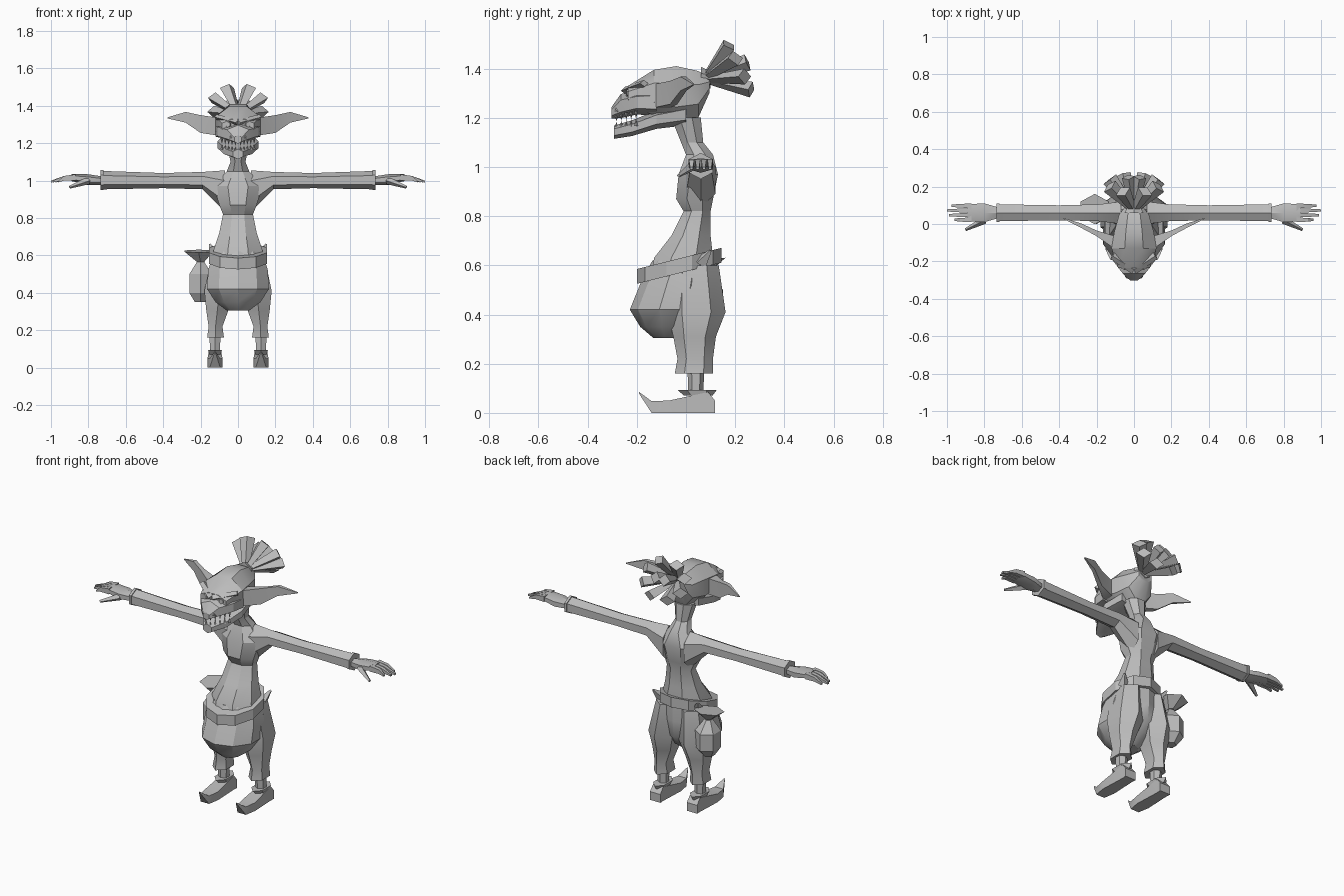
import bpy, bmesh, math
from mathutils import Vector, Matrix

default_cube = bpy.data.objects.get("Cube")
if default_cube:
    bpy.data.objects.remove(default_cube, do_unlink=True)

grey = bpy.data.materials.new("plain grey")
grey.use_nodes = True
grey.diffuse_color = (.5, .5, .5, 1)
grey.node_tree.nodes["Principled BSDF"].inputs["Base Color"].default_value = grey.diffuse_color


def finish(name, bm, mirror):
    """Turn the mesh into a softly shaded object, mirrored across x if paired."""
    bmesh.ops.recalc_face_normals(bm, faces=bm.faces)
    mesh = bpy.data.meshes.new(name)
    bm.to_mesh(mesh)
    bm.free()
    mesh.materials.append(grey)
    part = bpy.data.objects.new(name, mesh)
    bpy.context.collection.objects.link(part)
    if mirror:
        part.modifiers.new("mirror", 'MIRROR')
    bpy.ops.object.select_all(action='DESELECT')
    part.select_set(True)
    bpy.context.view_layer.objects.active = part
    bpy.ops.object.shade_smooth_by_angle(angle=math.radians(30))


def section(at, half, low, high, middle=0):
    """Cross-section: width about a middle, and low and high limits across it."""
    return at, middle, half, (low + high) / 2, (high - low) / 2


def loft(name, axis, sections, sides=8, mirror=False, slope=0):
    """Skin polygonal cross-sections along an axis; slope tilts the part upward to the back."""
    bm = bmesh.new()
    grow = 1 / math.cos(math.pi / sides)
    loops = []
    for at, middle, half, centre, reach in sections:
        loop = []
        for i in range(sides):
            turn = (i + .5) * math.tau / sides
            a = middle + half * grow * math.cos(turn)
            b = centre + reach * grow * math.sin(turn)
            x, y, z = {'x': (at, a, b), 'y': (a, at, b), 'z': (a, b, at)}[axis]
            loop.append(bm.verts.new((x, y, z + slope * y)))
        loops.append(loop)
    for lower, upper in zip(loops, loops[1:]):
        for i in range(sides):
            following = (i + 1) % sides
            bm.faces.new((lower[i], lower[following], upper[following], upper[i]))
    bm.faces.new(loops[0])
    bm.faces.new(loops[-1])
    finish(name, bm, mirror)


def shard(name, start, end, start_radius, end_radius, sides=4, flat=1):
    """Mirrored tapered shard between two points, optionally flattened."""
    start, end = Vector(start), Vector(end)
    direction = end - start
    place = Matrix.Translation((start + end) / 2)
    turn = direction.to_track_quat('Z', 'Y').to_matrix().to_4x4()
    squash = Matrix.Diagonal((1, flat, 1, 1))
    bm = bmesh.new()
    bmesh.ops.create_cone(bm, cap_ends=True, segments=sides, radius1=start_radius,
                          radius2=end_radius, depth=direction.length,
                          matrix=place @ turn @ squash)
    finish(name, bm, True)


# Torso and neck
loft("torso", 'z', [
    section(.56, .14, -.14, .11),
    section(.63, .13, -.13, .11),
    section(.72, .1, -.06, .1),
    section(.82, .08, -.01, .1),
    section(.87, .1, -.04, .11),
    section(.97, .13, -.03, .13),
    section(1.05, .06, 0, .11),
    section(1.1, .04, -.02, .07),
    section(1.2, .06, -.06, .06)])

# Arms with sleeve cuffs
arm_depth = .06
loft("arm", 'x', [
    section(.07, .06, .85, 1.04, middle=arm_depth),
    section(.19, .045, .96, 1.04, middle=arm_depth),
    section(.4, .04, .965, 1.035, middle=arm_depth),
    section(.72, .045, .96, 1.045, middle=arm_depth)], sides=6, mirror=True)
loft("sleeve_cuff", 'x', [
    section(at, .05, .958, 1.05, middle=arm_depth) for at in (.72, .735)], sides=6, mirror=True)

# Hands
loft("palm", 'x', [
    section(.73, .03, .98, 1.02, middle=arm_depth),
    section(.8, .05, .98, 1.03, middle=arm_depth),
    section(.89, .046, 1, 1.034, middle=arm_depth)], sides=6, mirror=True)
for finger, tip in enumerate((.96, .99, 1, .975)):
    depth = arm_depth + (finger - 1.5) * .025
    loft("finger", 'x', [
        section(.87, .012, 1, 1.033, middle=depth),
        section(.93, .01, 1, 1.025, middle=depth),
        section(tip, .006, .99, 1, middle=depth)], sides=4, mirror=True)
shard("thumb", (.8, .02, 1), (.9, -.03, .965), .02, .008)

# Baggy trousers
loft("trouser_seat", 'z', [
    section(.305, .06, -.13, 0),
    section(.35, .12, -.18, .06),
    section(.42, .165, -.22, .11),
    section(.52, .16, -.18, .12),
    section(.62, .13, -.13, .12)], sides=10)
loft("trouser_leg", 'z', [
    section(.16, .045, -.035, .1, middle=.12),
    section(.22, .037, -.025, .1, middle=.12),
    section(.31, .06, -.04, .11, middle=.11),
    section(.41, .08, -.06, .145, middle=.1),
    section(.6, .06, -.05, .12, middle=.08)], sides=6, mirror=True)

# Sloping belt with pointed side tips
loft("belt", 'z', [section(at, .155, -.19, .135) for at in (.575, .635)], sides=10, slope=.25)
shard("belt_tip", (.125, .06, .61), (.15, .1, .66), .03, .006)

# Shins and curled shoes
foot_middle = .123
shard("shin", (foot_middle, .04, .07), (foot_middle, .04, .2), .03, .035, sides=6)
loft("shoe", 'y', [
    section(.118, .035, 0, .05, middle=foot_middle),
    section(.09, .033, 0, .085, middle=foot_middle),
    section(-.07, .04, 0, .05, middle=foot_middle),
    section(-.14, .028, 0, .048, middle=foot_middle),
    section(-.192, .003, .08, .086, middle=foot_middle)], sides=4, mirror=True)
loft("shoe_collar", 'z', [
    section(.07, .03, 0, .1, middle=foot_middle),
    section(.094, .037, -.025, .115, middle=foot_middle)], sides=6, mirror=True)

# Hip sack with a flared frill
sack_middle = -.2
loft("sack", 'z', [
    section(.35, .03, .04, .1, middle=sack_middle),
    section(.4, .06, .01, .14, middle=sack_middle),
    section(.5, .06, .01, .14, middle=sack_middle),
    section(.565, .02, .05, .09, middle=sack_middle)], sides=6)
loft("sack_frill", 'z', [
    section(.56, .02, .05, .09, middle=sack_middle),
    section(.615, .075, .01, .15, middle=sack_middle - .01)], sides=6, slope=.1)

# Skull, hooked snout and pointed jaw
loft("skull", 'y', [
    section(.095, .045, 1.3, 1.365),
    section(.05, .08, 1.2, 1.39),
    section(-.04, .105, 1.175, 1.41),
    section(-.13, .12, 1.21, 1.395),
    section(-.235, .085, 1.25, 1.33)])
loft("snout", 'y', [
    section(-.12, .12, 1.215, 1.31),
    section(-.2, .11, 1.22, 1.305),
    section(-.265, .06, 1.205, 1.29),
    section(-.303, .02, 1.2, 1.24)], sides=6)
loft("jaw", 'y', [
    section(0, .085, 1.175, 1.25),
    section(-.12, .11, 1.16, 1.225),
    section(-.22, .075, 1.13, 1.185),
    section(-.292, .028, 1.118, 1.165)], sides=6)

# Heavy brows, eyes and nostrils
shard("brow", (0, -.245, 1.31), (.115, -.17, 1.34), .024, .02, flat=.7)
shard("eye", (.045, -.2, 1.3), (.055, -.242, 1.3), .024, .014, sides=6)
shard("nostril", (.02, -.26, 1.24), (.04, -.285, 1.225), .025, .012)

# Teeth along the mouth
for tooth in range(5):
    gum = Vector((.014, -.283, 1.215)) + tooth * Vector((.018, .02, .003))
    drop = Vector((0, 0, .03))
    shard("upper_tooth", gum, gum - drop, .008, 0)
    shard("lower_tooth", gum - 2 * drop, gum - drop, .008, 0)

# Long swept ears
loft("ear", 'x', [
    section(.1, .035, 1.24, 1.335, middle=-.1),
    section(.2, .015, 1.255, 1.35, middle=-.05),
    section(.28, .012, 1.31, 1.367, middle=-.01),
    section(.378, .003, 1.333, 1.338, middle=.03)], sides=4, mirror=True)

# Hair tuft fanned around its tie
root = Vector((0, .07, 1.355))
for degrees in (25, 68, 112, 155):
    swing = math.radians(degrees)
    lean = math.cos(swing)
    tip = root + Vector((.14 * math.sin(swing), .15 - .05 * lean, .05 + .1 * lean))
    shard("hair_lock", root, tip, .016, .043, flat=.75)
shard("inner_hair_lock", root, root + Vector((.03, .18, .07)), .016, .035)
loft("hair_tie", 'y', [section(.06, .05, 1.31, 1.4), section(.1, .03, 1.325, 1.385)], sides=6)
